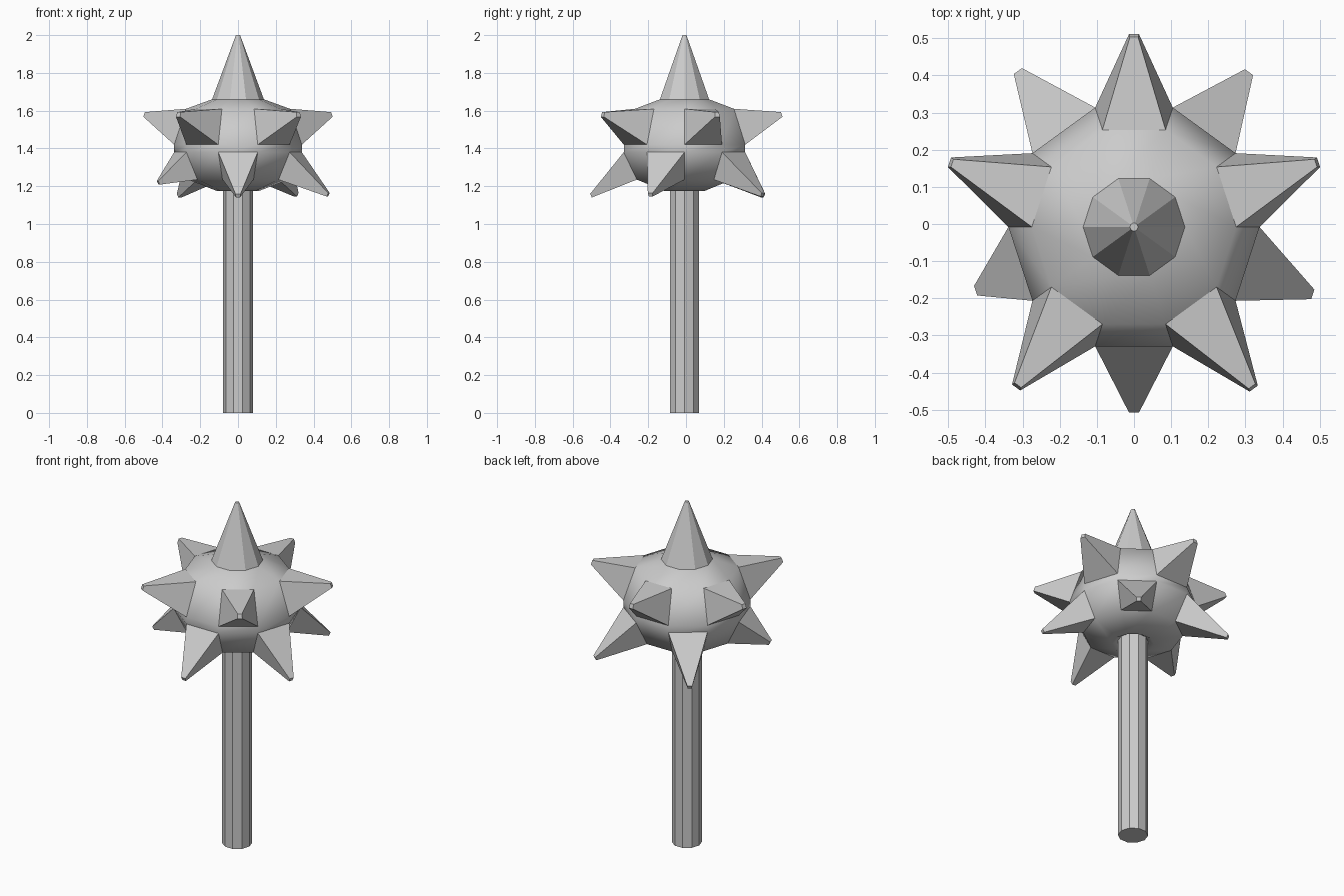
import bpy
from math import sin, cos, pi, radians
from mathutils import Vector

if "Cube" in bpy.data.objects:
    bpy.data.objects.remove(bpy.data.objects["Cube"])

SIDES = 10
CY = -0.008  # axis of the mace


def ring_point(r, z, k):
    a = 2 * pi * k / SIDES
    return Vector((r * cos(a), CY + r * sin(a), z))


def make(name, verts, faces, smooth=None):
    mesh = bpy.data.meshes.new(name)
    mesh.from_pydata([tuple(v) for v in verts], [], faces)
    mesh.update()
    ob = bpy.data.objects.new(name, mesh)
    bpy.context.collection.objects.link(ob)
    if smooth:
        bpy.ops.object.select_all(action='DESELECT')
        ob.select_set(True)
        bpy.context.view_layer.objects.active = ob
        bpy.ops.object.shade_smooth_by_angle(angle=radians(smooth))
    return ob


def lathe(name, profile, skip=(), caps=(False, False), smooth=None):
    """Ten-sided lathe, profile listed bottom to top; skip = (row, side) faces left open."""
    n = SIDES
    verts = [ring_point(r, z, k) for r, z in profile for k in range(n)]
    faces = [(i * n + k, i * n + (k + 1) % n, (i + 1) * n + (k + 1) % n, (i + 1) * n + k)
             for i in range(len(profile) - 1) for k in range(n) if (i, k) not in skip]
    if caps[0]:
        faces.append(tuple(range(n))[::-1])
    if caps[1]:
        faces.append(tuple(range(len(verts) - n, len(verts))))
    return make(name, verts, faces, smooth)


# Head: row 2 carries the lower spikes, row 4 the upper ones
HEAD = [(0.08, 1.195), (0.112, 1.175), (0.265, 1.235), (0.338, 1.38),
        (0.338, 1.42), (0.275, 1.61), (0.137, 1.66)]
# Spike tips by side of the decagon (even = upper, odd = lower)
TIPS = [(0.493, 0.165, 1.58), (0.307, 0.405, 1.155), (0, 0.507, 1.58),
        (-0.31, 0.408, 1.15), (-0.493, 0.165, 1.58), (-0.422, -0.178, 1.218),
        (-0.315, -0.437, 1.58), (0, -0.503, 1.15), (0.32, -0.44, 1.58),
        (0.477, -0.188, 1.155)]
row_of = lambda k: 4 if k % 2 == 0 else 2
lathe("head", HEAD, skip={(row_of(k), k) for k in range(SIDES)}, smooth=60)

# Side spikes: each grows from one panel of the head to a small blunt tip
for k, tip in enumerate(TIPS):
    lo, hi = HEAD[row_of(k)], HEAD[row_of(k) + 1]
    base = [ring_point(*lo, k), ring_point(*lo, k + 1), ring_point(*hi, k + 1), ring_point(*hi, k)]
    mid = sum(base, Vector()) / 4
    end = [Vector(tip) + (v - mid) * 0.13 for v in base]
    faces = [(i, (i + 1) % 4, 4 + (i + 1) % 4, 4 + i) for i in range(4)] + [(4, 5, 6, 7)]
    make(f"{'upper' if k % 2 == 0 else 'lower'}_spike_{k}", base + end, faces)

# Top spike and handle
lathe("top_spike", [(0.137, 1.66), (0.011, 2.0)], caps=(False, True))
lathe("handle", [(0.08, 0), (0.08, 1.195)], caps=(True, False))
